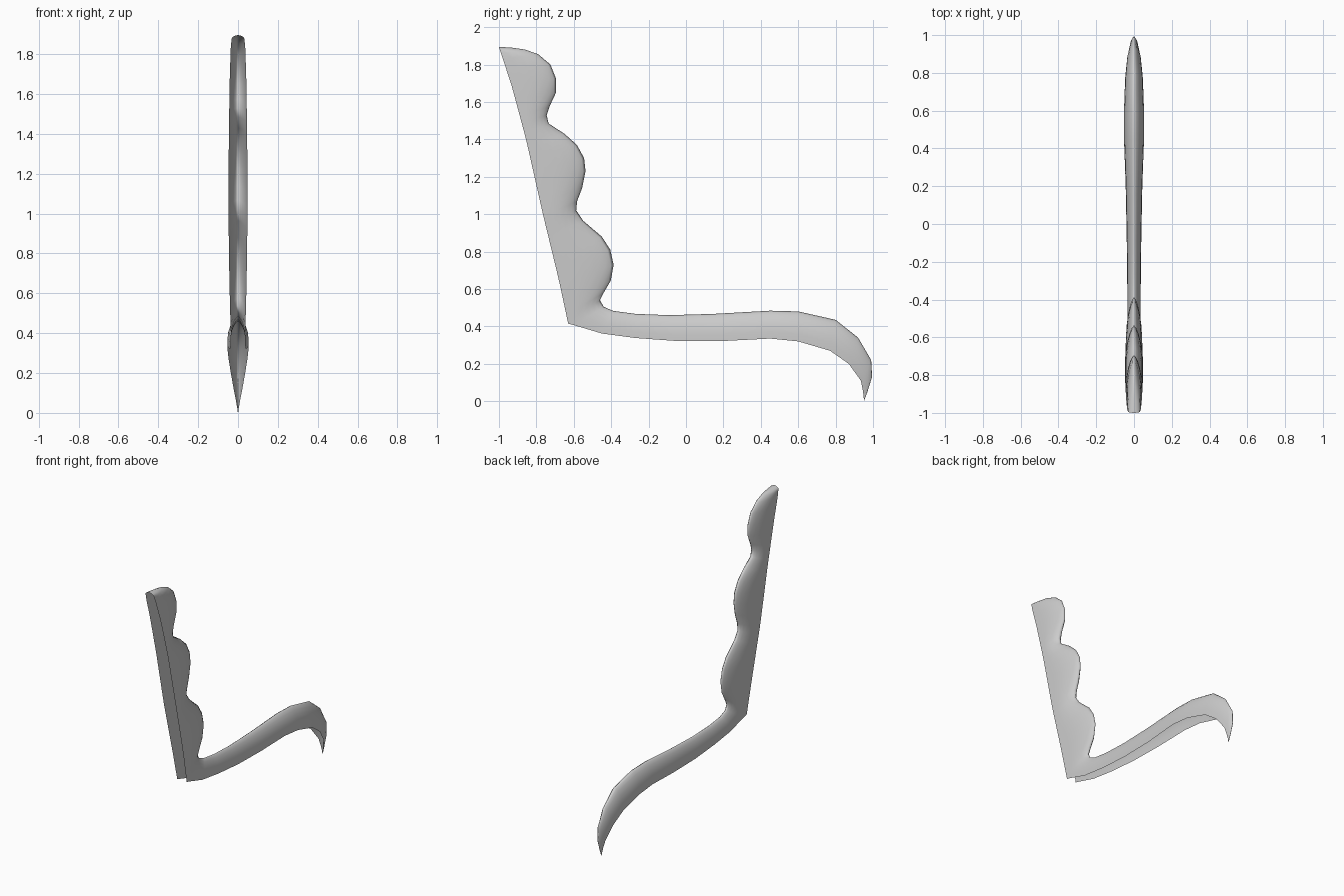
import bpy, bmesh

if "Cube" in bpy.data.objects:
    bpy.data.objects.remove(bpy.data.objects["Cube"])


def lerp_table(table, v):
    """Piecewise linear lookup; rows are (key, value), keys ascending."""
    if v <= table[0][0]:
        return table[0][1]
    for (a, fa), (b, fb) in zip(table, table[1:]):
        if v <= b:
            return fa + (fb - fa) * (v - a) / (b - a)
    return table[-1][1]


# Scalloped grip: outer ridge (y, z) from the top down
grip_ridge = [(-1, 1.895), (-.93, 1.89), (-.86, 1.88), (-.79, 1.855), (-.725, 1.80),
              (-.695, 1.725), (-.695, 1.65), (-.73, 1.575), (-.745, 1.53), (-.735, 1.485),
              (-.65, 1.43), (-.583, 1.37), (-.545, 1.30), (-.537, 1.23), (-.555, 1.14),
              (-.582, 1.07), (-.587, 1.02), (-.55, .965), (-.45, .88), (-.405, .81),
              (-.387, .73), (-.402, .645), (-.44, .58), (-.46, .54)]
# Open back edge of the grip: z -> y, and z -> half width
grip_rim = [(.415, -.63), (.65, -.68), (1.0, -.765), (1.4, -.855), (1.68, -.93), (1.885, -.997)]
grip_width = [(.42, .037), (.65, .043), (1.0, .048), (1.4, .046), (1.7, .041),
              (1.84, .036), (1.885, .03)]

# Curved arm: ridge y, ridge z, rim y, rim z, half width
arm = [(-.44, .505, -.60, .407, .036), (-.39, .483, -.45, .362, .035),
       (-.27, .467, -.27, .338, .036), (-.09, .46, -.05, .322, .039),
       (.15, .467, .20, .322, .044), (.45, .484, .45, .335, .053),
       (.60, .48, .60, .32, .053), (.80, .435, .77, .27, .047),
       (.92, .34, .87, .20, .036), (.99, .22, .935, .11, .020),
       (.995, .13, .945, .06, .010), (.97, .05, .95, .025, .004),
       (.953, .005, .951, .002, .0008)]

stations = []
for y, z in grip_ridge:
    rz = .415 + (z - .54) * (1.872 - .415) / (1.895 - .54)
    stations.append((y, z, lerp_table(grip_rim, rz), rz, lerp_table(grip_width, rz)))
stations += arm

# Arched cross-section: depth from rim to ridge, fraction of half width
half = [(0, 1), (.25, .99), (.48, .92), (.68, .74), (.84, .50), (.95, .24)]
section = [(t, -w) for t, w in half] + [(1, 0)] + [(t, w) for t, w in reversed(half)]

# Loft the sections into one thin shell, open along the rim
bm = bmesh.new()
rows = []
for py, pz, ry, rz, w in stations:
    rows.append([bm.verts.new((w * k, ry + (py - ry) * t, rz + (pz - rz) * t))
                 for t, k in section])
for a, b in zip(rows, rows[1:]):
    for i in range(len(section) - 1):
        bm.faces.new((a[i], a[i + 1], b[i + 1], b[i]))
bmesh.ops.recalc_face_normals(bm, faces=bm.faces)

# Make the side walls face outward
bm.faces.ensure_lookup_table()
side = max(bm.faces, key=lambda f: f.calc_center_median().x)
if side.normal.x < 0:
    bmesh.ops.reverse_faces(bm, faces=bm.faces)

mesh = bpy.data.meshes.new("grip_and_arm_shell")
bm.to_mesh(mesh)
bm.free()
shell = bpy.data.objects.new("grip_and_arm_shell", mesh)
bpy.context.collection.objects.link(shell)
bpy.context.view_layer.objects.active = shell
shell.select_set(True)
bpy.ops.object.shade_smooth()
